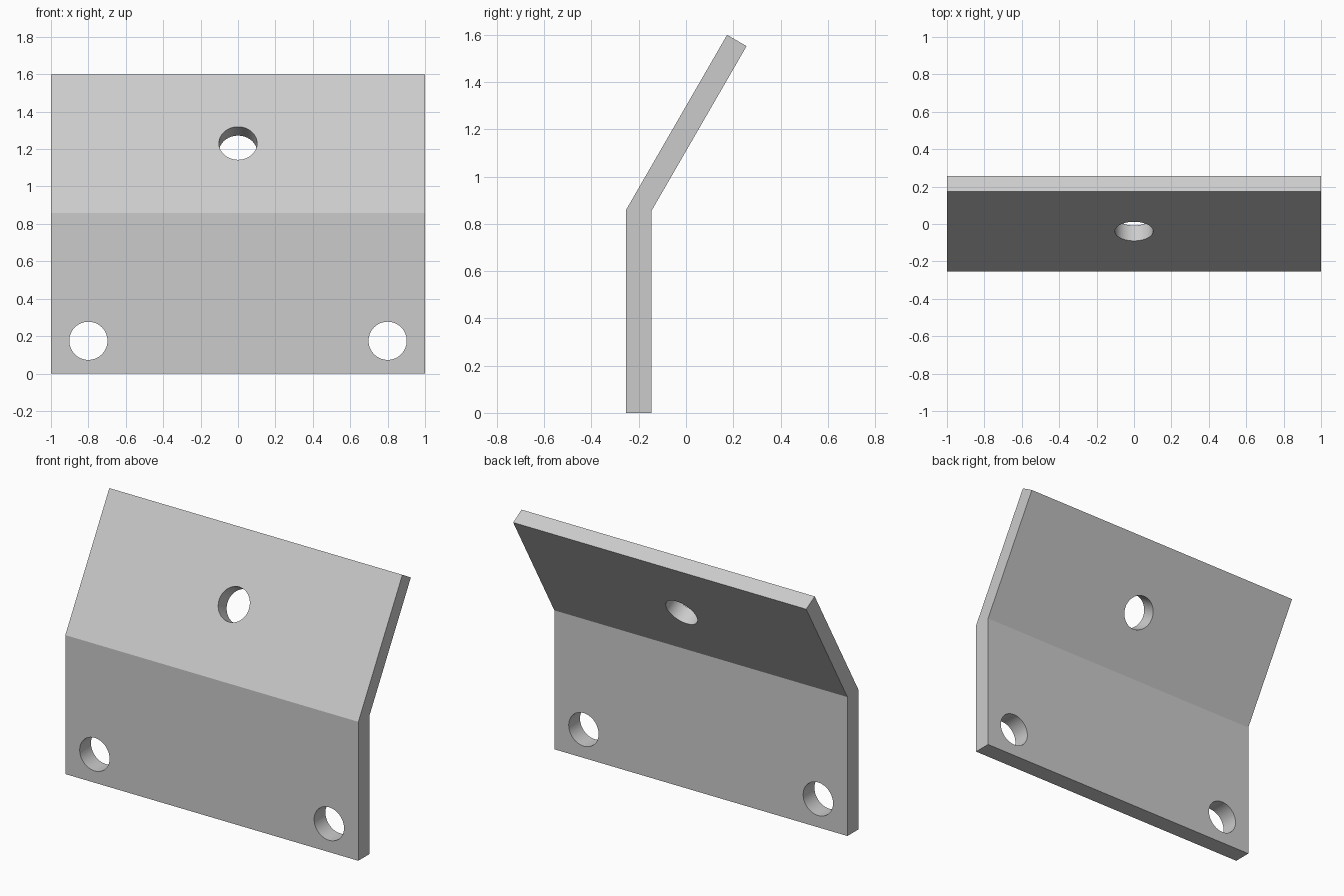
import bpy
import bmesh
from math import radians, sin, cos
from mathutils import Vector

if "Cube" in bpy.data.objects:
    bpy.data.objects.remove(bpy.data.objects["Cube"])

# Main dimensions
HALF_WIDTH, FRONT, THICK = 1.0, -0.255, 0.11
BEND_Z, TOP_Z, TILT = 0.857, 1.6, radians(30)
HOLE_RADIUS = 0.102

grey = bpy.data.materials.new("plain_grey")
grey.use_nodes = True
colour = (0.6, 0.6, 0.6, 1)
grey.diffuse_color = colour
grey.node_tree.nodes["Principled BSDF"].inputs["Base Color"].default_value = colour

# Bent plate: side profile extruded across the width
along = Vector((0, sin(TILT), cos(TILT)))
normal = Vector((0, cos(TILT), -sin(TILT)))
bend_front = Vector((0, FRONT, BEND_Z))
bend_back = bend_front + Vector((0, THICK, 0))
tip_front = bend_front + along * (TOP_Z - BEND_Z) / cos(TILT)
tip_back = tip_front + normal * THICK * cos(TILT)
profile = [Vector((0, FRONT, 0)), Vector((0, FRONT + THICK, 0)),
           bend_back, tip_back, tip_front, bend_front]

bm = bmesh.new()
side = Vector((HALF_WIDTH, 0, 0))
face = bm.faces.new([bm.verts.new(p - side) for p in profile])
swept = bmesh.ops.extrude_face_region(bm, geom=[face])["geom"]
bmesh.ops.translate(bm, vec=side * 2,
                    verts=[v for v in swept if isinstance(v, bmesh.types.BMVert)])
bmesh.ops.recalc_face_normals(bm, faces=bm.faces)
mesh = bpy.data.meshes.new("bent_plate")
bm.to_mesh(mesh)
bm.free()
mesh.materials.append(grey)
plate = bpy.data.objects.new("bent_plate", mesh)
bpy.context.collection.objects.link(plate)


def drill(name, centre, direction):
    """Cut a round hole through the plate along a direction."""
    bpy.ops.mesh.primitive_cylinder_add(
        vertices=64, radius=HOLE_RADIUS, depth=0.4, location=centre,
        rotation=direction.to_track_quat("Z", "Y").to_euler())
    cutter = bpy.context.object
    cutter.name = name
    cutter.data.materials.append(grey)
    cutter.hide_render = True
    cut = plate.modifiers.new(name, "BOOLEAN")
    cut.operation, cut.solver, cut.object = "DIFFERENCE", "EXACT", cutter
    bpy.context.view_layer.objects.active = plate
    bpy.ops.object.modifier_apply(modifier=name)
    bpy.data.objects.remove(cutter)


# Two mounting holes low down and one square to the tilted flange
for x in (-0.8, 0.8):
    drill("mounting_hole", Vector((x, FRONT + THICK / 2, 0.175)), Vector((0, 1, 0)))
drill("flange_hole", bend_front + along * 0.432 + normal * 0.05, normal)

bpy.ops.object.select_all(action="DESELECT")
plate.select_set(True)
bpy.context.view_layer.objects.active = plate
bpy.ops.object.shade_smooth_by_angle(angle=radians(20))
